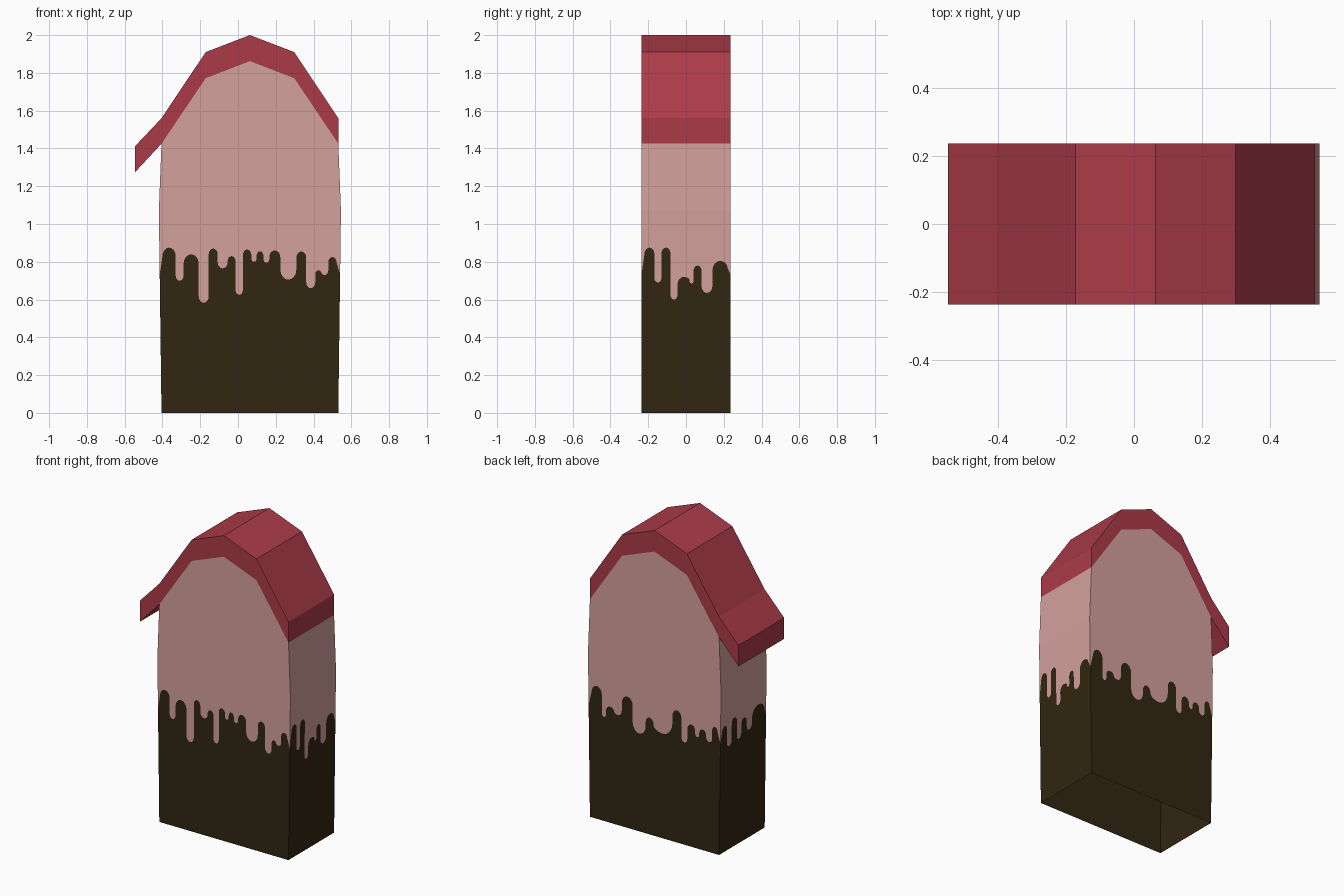
import bpy, bmesh, math
from mathutils import Vector

if "Cube" in bpy.data.objects:
    bpy.data.objects.remove(bpy.data.objects["Cube"])

CX, D = 0.063, 0.236           # body centre in x, half depth
HALF, BULGE, ZB = 0.468, 0.482, 1.07   # half width at ends, at the widest point, and its height
EAVE = 1.425                   # wall top
EDGE = 0.73                    # dip height at the corners


def material(name, col):
    m = bpy.data.materials.new(name)
    m.diffuse_color = (*col, 1)
    m.use_nodes = True
    m.node_tree.nodes["Principled BSDF"].inputs["Base Color"].default_value = m.diffuse_color
    return m


PINK = material("pale pink", (0.66, 0.355, 0.34))
RED = material("berry red", (0.41, 0.044, 0.066))
DARK = material("dark brown", (0.031, 0.019, 0.006))


def half_at(z):
    return HALF + (BULGE - HALF) * (z / ZB if z < ZB else (EAVE - z) / (EAVE - ZB))


def drip_line(start, lobes, u0, u1):
    """Rounded fingers and drips, alternating up and down; lobes are (end, tip height)."""
    pts, left = [(u0, EDGE)], start
    tips = [EDGE] + [t for _, t in lobes] + [EDGE]
    for i, (right, tip) in enumerate(lobes):
        c, w, s = (left + right) / 2, (right - left) / 2, 1 if i % 2 == 0 else -1
        hl, hr = (min(1.3 * abs(w), abs(tip - n) / 2) for n in (tips[i], tips[i + 2]))
        for k in range(9):
            a = math.pi * k / 8
            p = (c - w * math.cos(a), tip - s * (hl if k <= 4 else hr) * (1 - math.sin(a)))
            if math.dist(p, pts[-1]) > 1e-4:
                pts.append(p)
        left = right
    return pts + [(u1, EDGE)]


def add_face(bm, pts, out):
    f = bm.faces.new([bm.verts.new(p) for p in pts])
    f.normal_update()
    if f.normal.dot(Vector(out)) < 0:
        f.normal_flip()


def finish(bm, name, mat):
    bmesh.ops.remove_doubles(bm, verts=bm.verts, dist=1e-5)
    me = bpy.data.meshes.new(name)
    bm.to_mesh(me)
    bm.free()
    me.materials.append(mat)
    ob = bpy.data.objects.new(name, me)
    bpy.context.collection.objects.link(ob)


# Roof section: outer line, and the same line lowered for the underside
roof_top = [(-0.546, 1.411), (CX - HALF, 1.56), (-0.171, 1.91), (CX, 2.0), (0.298, 1.91), (CX + HALF, 1.56)]
roof_low = [(x, z - 0.138) for x, z in roof_top]
roof_low[1], roof_low[-1] = (CX - HALF, EAVE), (CX + HALF, EAVE)

# Drip outlines of the four walls
front = (-0.40, [(-.33, .875), (-.288, .70), (-.208, .84), (-.155, .583), (-.108, .87), (-.055, .765),
                 (-.013, .83), (.026, .625), (.071, .865), (.098, .80), (.135, .855), (.166, .795),
                 (.224, .86), (.309, .705), (.361, .855), (.409, .66), (.441, .755), (.478, .73), (.522, .825)])
back = (0.519, [(.444, .87), (.415, .68), (.357, .76), (.30, .72), (.221, .86), (.127, .64), (.07, .765),
                (-.067, .685), (-.132, .865), (-.175, .67), (-.232, .80), (-.261, .73), (-.311, .79),
                (-.355, .72), (-.394, .83)])
right = (-0.22, [(-.167, .875), (-.13, .69), (-.082, .875), (-.045, .60), (.019, .72), (.04, .685),
                 (.082, .78), (.14, .635), (.22, .805)])
left = (0.22, [(.168, .83), (.12, .68), (.066, .85), (.02, .69), (-.036, .81), (-.09, .71), (-.22, .84)])

body, dip = bmesh.new(), bmesh.new()

# Front and back walls, reaching up to the roof underside
for (start, lobes), s in ((front, 1), (back, -1)):
    y, out = -s * D, (0, -s, 0)
    e = half_at(EDGE)
    line = drip_line(start, lobes, CX - s * e, CX + s * e)
    base = [(CX + s * HALF, 0), (CX - s * HALF, 0)]
    gable = roof_low[1:] if s < 0 else roof_low[:0:-1]
    top = [(CX + s * BULGE, ZB)] + gable + [(CX - s * BULGE, ZB)]
    add_face(dip, [(x, y, z) for x, z in line + base], out)
    add_face(body, [(x, y, z) for x, z in line + top], out)

# Side walls, slightly bulged
for (start, lobes), s in ((right, 1), (left, -1)):
    line = drip_line(start, lobes, -s * D, s * D)

    def place(pts):
        return [(CX + s * half_at(z), y, z) for y, z in pts]
    add_face(dip, place(line + [(s * D, 0), (-s * D, 0)]), (s, 0, 0))
    add_face(body, place(line + [(s * D, ZB), (-s * D, ZB)]), (s, 0, 0))
    add_face(body, place([(-D, ZB), (D, ZB), (D, EAVE), (-D, EAVE)]), (s, 0, 0))

finish(body, "body_walls", PINK)
finish(dip, "dark_dripping_base", DARK)   # open underneath

# Roof band with the overhanging eave on the left
roof = bmesh.new()
section = roof_top + roof_low[::-1]
face = roof.faces.new([roof.verts.new((x, -D, z)) for x, z in section])
ext = bmesh.ops.extrude_face_region(roof, geom=[face], use_keep_orig=True)
bmesh.ops.translate(roof, vec=(0, 2 * D, 0), verts=[g for g in ext["geom"] if isinstance(g, bmesh.types.BMVert)])
bmesh.ops.recalc_face_normals(roof, faces=roof.faces)
finish(roof, "roof", RED)
